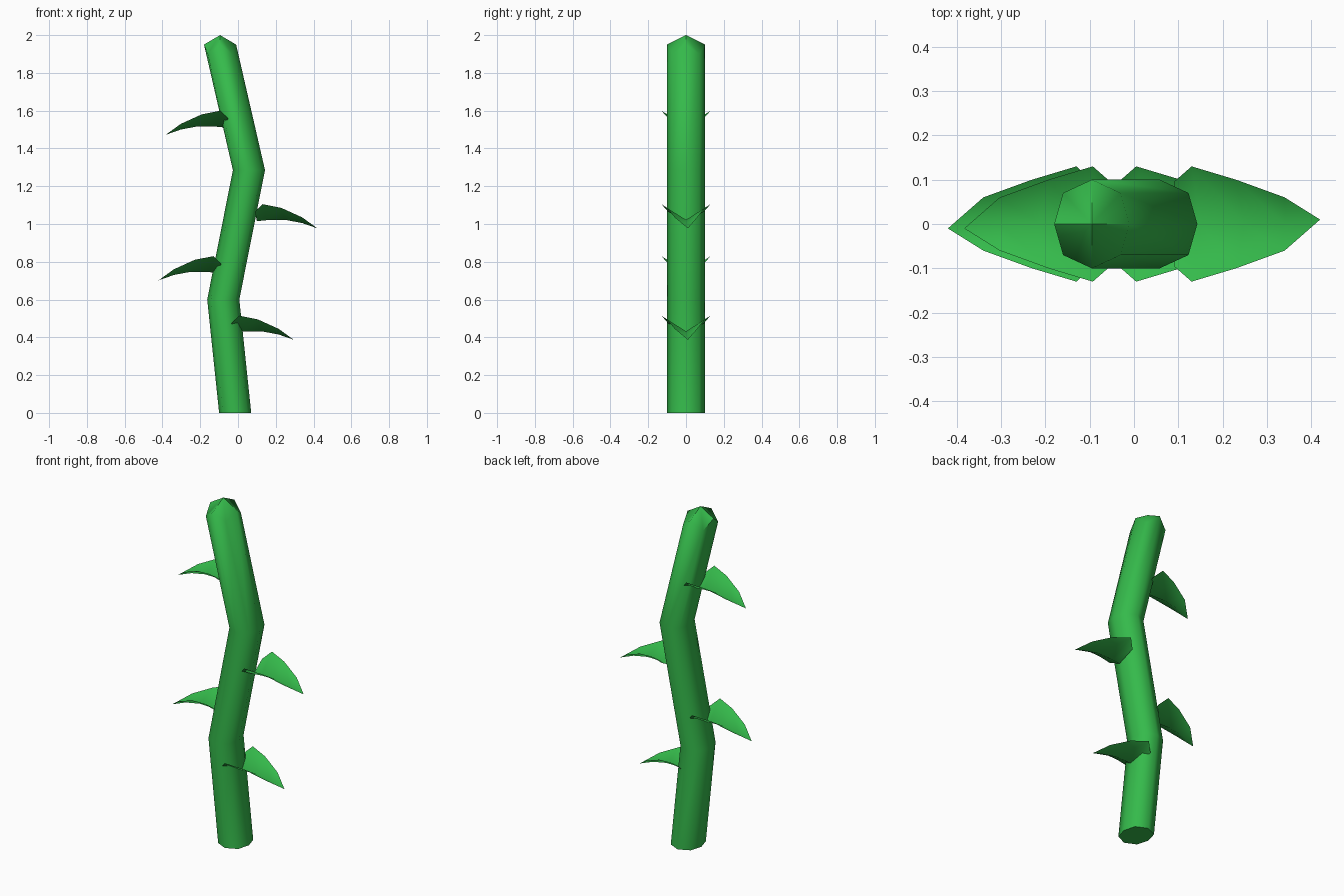
import bpy
import bmesh
from math import radians

cube = bpy.data.objects.get("Cube")
if cube:
    bpy.data.objects.remove(cube, do_unlink=True)

green = bpy.data.materials.new("leaf_green")
green.use_nodes = True
COLOR = (0.035, 0.49, 0.07, 1)
green.diffuse_color = COLOR
green.node_tree.nodes["Principled BSDF"].inputs["Base Color"].default_value = COLOR


def finish(name, bm, angle):
    mesh = bpy.data.meshes.new(name)
    bm.to_mesh(mesh)
    bm.free()
    mesh.materials.append(green)
    obj = bpy.data.objects.new(name, mesh)
    bpy.context.collection.objects.link(obj)
    bpy.ops.object.select_all(action="DESELECT")
    obj.select_set(True)
    bpy.context.view_layer.objects.active = obj
    bpy.ops.object.shade_smooth_by_angle(angle=radians(angle))
    return obj


# Crooked eight-sided stem: (centre x, z, drop of the diagonal corners)
SECTION = [(.085, 0), (.065, .07), (0, .1), (-.065, .07),
           (-.085, 0), (-.065, -.07), (0, -.1), (.065, -.07)]
LEVELS = [(-.015, 0, 0), (-.078, .6, 0), (.058, 1.285, 0), (-.095, 1.95, .05)]
bm = bmesh.new()
rings = [[bm.verts.new((cx + x, y, z - drop * (i % 2)))
          for i, (x, y) in enumerate(SECTION)] for cx, z, drop in LEVELS]
for low, high in zip(rings, rings[1:]):
    for i in range(8):
        j = (i + 1) % 8
        bm.faces.new((low[i], low[j], high[j], high[i]))
bm.faces.new(reversed(rings[0]))
# Pointed bud cap
apex = bm.verts.new((-.095, 0, 2))
for i in range(8):
    bm.faces.new((rings[-1][i], rings[-1][(i + 1) % 8], apex))
finish("stem", bm, 60)

# Folded leaves: rows of (distance out, half width, edge z, midrib distance, midrib z)
LEAF = [(-.04, .095, -.04, -.03, -.09), (0, .13, 0, .02, -.085),
        (.1, .1, -.02, .12, -.083), (.21, .06, -.07, .21, -.1)]


def leaf(name, side, x, z):
    bm = bmesh.new()

    def vert(out, y, up):
        return bm.verts.new((x + side * out, side * y, z + up))

    rows = [(vert(o, w, e), vert(m, 0, r), vert(o, -w, e)) for o, w, e, m, r in LEAF]
    tip = vert(.29, .01, -.128)
    for a, b in zip(rows, rows[1:]):
        bm.faces.new((a[0], a[1], b[1], b[0]))
        bm.faces.new((a[1], a[2], b[2], b[1]))
    last = rows[-1]
    bm.faces.new((last[0], last[1], tip))
    bm.faces.new((last[1], last[2], tip))
    finish(name, bm, 80)


leaf("lower_left_leaf", 1, .005, .515)
leaf("lower_right_leaf", -1, -.13, .83)
leaf("upper_left_leaf", 1, .13, 1.105)
leaf("upper_right_leaf", -1, -.093, 1.6)
